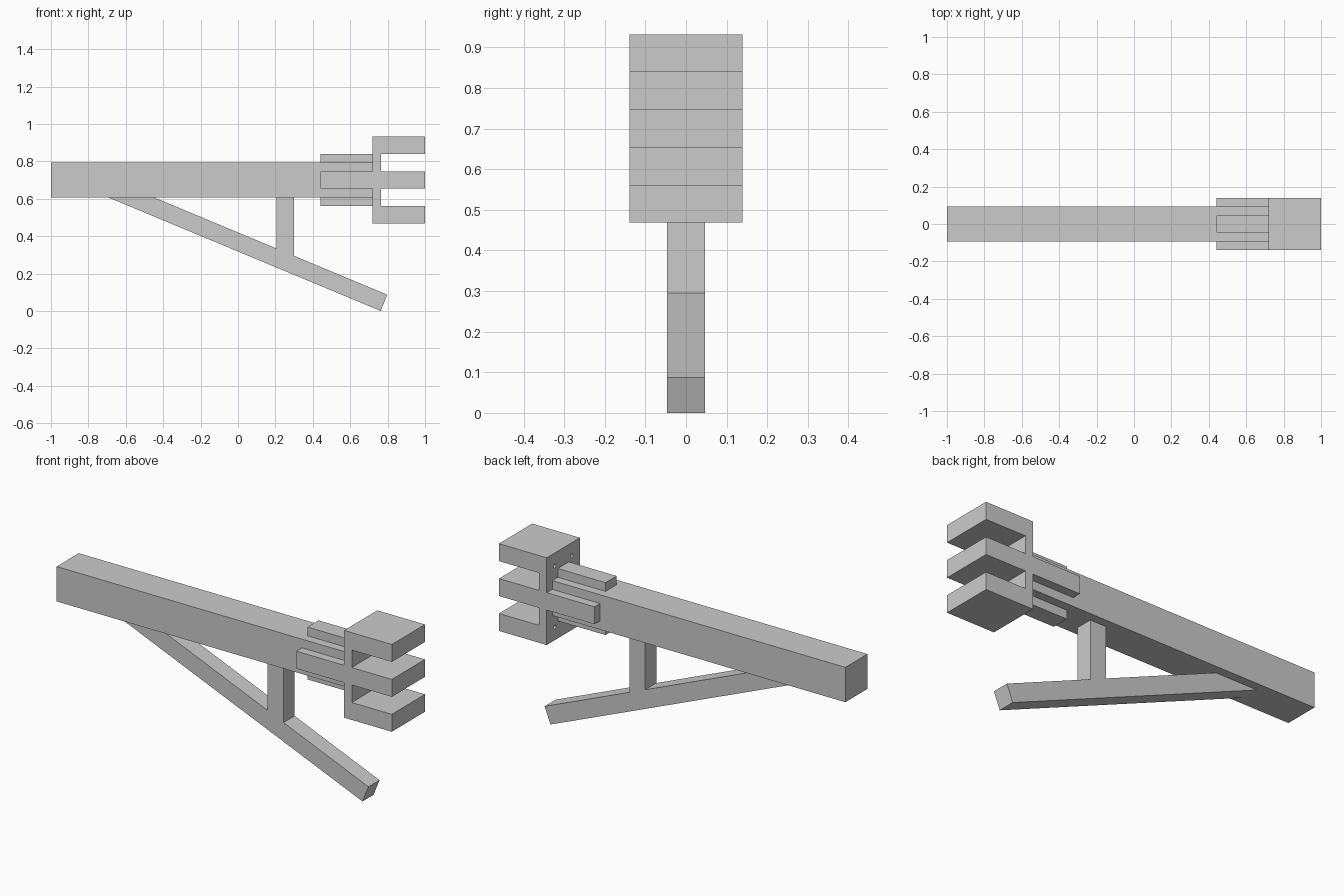
import bpy, bmesh, math

if "Cube" in bpy.data.objects:
    bpy.data.objects.remove(bpy.data.objects["Cube"])

grey = bpy.data.materials.new("light grey")
grey.diffuse_color = (0.6, 0.6, 0.6, 1)
grey.use_nodes = True
grey.node_tree.nodes["Principled BSDF"].inputs["Base Color"].default_value = grey.diffuse_color


def extrude_profile(name, points, half_width):
    """Extrude an x-z outline symmetrically along y."""
    bm = bmesh.new()
    face = bm.faces.new([bm.verts.new((x, -half_width, z)) for x, z in points])
    new = bmesh.ops.extrude_face_region(bm, geom=[face])["geom"]
    bmesh.ops.translate(bm, vec=(0, 2 * half_width, 0),
                        verts=[v for v in new if isinstance(v, bmesh.types.BMVert)])
    bmesh.ops.recalc_face_normals(bm, faces=bm.faces)
    mesh = bpy.data.meshes.new(name)
    bm.to_mesh(mesh)
    bm.free()
    mesh.materials.append(grey)
    obj = bpy.data.objects.new(name, mesh)
    bpy.context.collection.objects.link(obj)
    return obj


def rect(x0, x1, z0, z1):
    return [(x0, z0), (x1, z0), (x1, z1), (x0, z1)]


MID = 0.7           # height of the beam axis
BEAM = 0.0925       # beam half thickness
HEAD_X = 0.72       # rear face of the pronged head

# Main beam
extrude_profile("beam", rect(-1, HEAD_X, MID - BEAM, MID + BEAM), BEAM)

# Sloping brace with its upright post
slope = -0.417
under = MID - BEAM


def brace_top(x):
    return under + slope * (x + 0.45)


extrude_profile("brace", [
    (-0.695, under), (0.763, 0), (0.798, brace_top(0.798)),
    (0.30, brace_top(0.30)), (0.30, under),
    (0.207, under), (0.207, brace_top(0.207)), (-0.45, under)], 0.0463)

# Head with three prongs and the side straps gripping the beam
upper = [(0.44, 0.0463), (HEAD_X, 0.0463), (HEAD_X, 0.2315), (1, 0.2315),
         (1, 0.139), (0.765, 0.139), (0.765, 0.0463), (1, 0.0463)]
outline = upper + [(x, -z) for x, z in reversed(upper)]
head = extrude_profile("pronged_head", [(x, MID + z) for x, z in outline], 0.139)

# Straps above and below the beam
for name, side in (("top_strap", 1), ("bottom_strap", -1)):
    a, b = sorted((MID + side * BEAM, MID + side * 0.139))
    extrude_profile(name, rect(0.44, HEAD_X, a, b), 0.0463)

# Four small screw holes in the rear face of the head
for sy in (-1, 1):
    for sz in (-1, 1):
        bpy.ops.mesh.primitive_cylinder_add(
            vertices=12, radius=0.01, depth=0.06,
            location=(HEAD_X, sy * 0.072, MID + sz * 0.162),
            rotation=(0, math.pi / 2, 0))
        cutter = bpy.context.object
        cutter.name = "screw_hole_cutter"
        cutter.data.materials.append(grey)
        cutter.hide_render = True
        cutter.hide_set(True)
        cut = head.modifiers.new("screw_hole", 'BOOLEAN')
        cut.operation = 'DIFFERENCE'
        cut.solver = 'EXACT'
        cut.object = cutter
